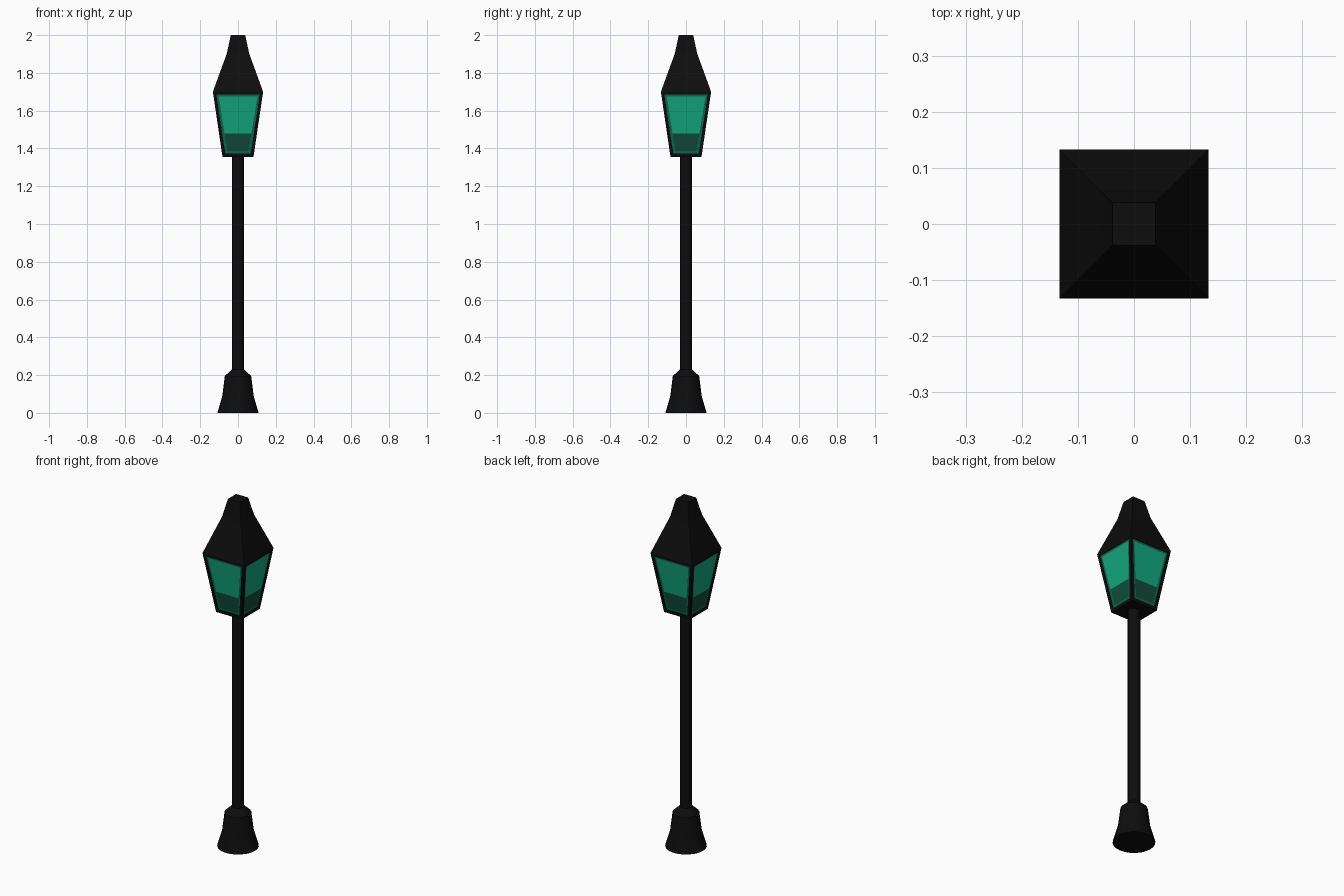
import bpy, bmesh, math
from mathutils import Vector

if "Cube" in bpy.data.objects:
    bpy.data.objects.remove(bpy.data.objects["Cube"])


def material(name, rgb):
    m = bpy.data.materials.new(name)
    m.diffuse_color = (*rgb, 1)
    m.use_nodes = True
    m.node_tree.nodes["Principled BSDF"].inputs["Base Color"].default_value = m.diffuse_color
    return m


IRON = material("black iron", (0.004, 0.004, 0.004))
GLASS = material("green glass", (0.006, 0.40, 0.21))
RIM = material("shaded green glass", (0.005, 0.14, 0.08))
DEEP = material("deep green glass", (0.005, 0.075, 0.042))


def loft(name, profile, sides, mats, turn=0.0, smooth=False):
    """Stack of regular rings (radius, z), capped at both ends."""
    bm = bmesh.new()
    rings = []
    for r, z in profile:
        rings.append([bm.verts.new((r * math.cos(turn + 2 * math.pi * i / sides),
                                    r * math.sin(turn + 2 * math.pi * i / sides), z))
                      for i in range(sides)])
    for a, b in zip(rings, rings[1:]):
        for i in range(sides):
            j = (i + 1) % sides
            bm.faces.new((a[i], a[j], b[j], b[i]))
    bm.faces.new(rings[0][::-1])
    bm.faces.new(rings[-1])
    bmesh.ops.recalc_face_normals(bm, faces=bm.faces)
    me = bpy.data.meshes.new(name)
    ob = bpy.data.objects.new(name, me)
    bpy.context.collection.objects.link(ob)
    for m in mats:
        me.materials.append(m)
    if name == "lantern_body":
        cut_windows(bm)
    bm.to_mesh(me)
    bm.free()
    if smooth:
        bpy.context.view_layer.objects.active = ob
        ob.select_set(True)
        bpy.ops.object.shade_smooth_by_angle(angle=math.radians(30))
        ob.select_set(False)
    return ob


def cut_windows(bm):
    """Inset a glazed pane with a shaded rim in each side of the lantern."""
    panes = [f for f in bm.faces if abs(f.normal.z) < 0.5]
    bmesh.ops.inset_individual(bm, faces=panes, thickness=0.023)
    bmesh.ops.inset_individual(bm, faces=panes, thickness=0.0, depth=-0.004)
    rims = bmesh.ops.inset_individual(bm, faces=panes, thickness=0.017)["faces"]
    for f in rims:
        f.material_index = 2
    for f in panes:
        f.material_index = 1
    geom = panes + list({e for f in panes for e in f.edges}) \
        + list({v for f in panes for v in f.verts})
    bmesh.ops.bisect_plane(bm, geom=geom, plane_co=Vector((0, 0, 1.48)),
                           plane_no=Vector((0, 0, 1)))
    # lower part of each pane is deeper in tone
    for f in bm.faces:
        if f.material_index == 1 and f.calc_center_median().z < 1.48:
            f.material_index = 3


# Flared foot and slim post
loft("base", [(0.109, 0), (0.083, 0.09), (0.07, 0.195), (0.032, 0.23)], 24, [IRON], smooth=True)
loft("post", [(0.032, 0.2), (0.032, 1.365)], 16, [IRON], smooth=True)

# Square lantern with tapered roof (half widths turned into corner radii)
D = math.sqrt(2)
Q = math.pi / 4
loft("lantern_body", [(0.082 * D, 1.355), (0.133 * D, 1.70)], 4,
     [IRON, GLASS, RIM, DEEP], Q)
loft("roof", [(0.133 * D, 1.70), (0.06 * D, 1.90), (0.038 * D, 2.0)], 4, [IRON], Q)
